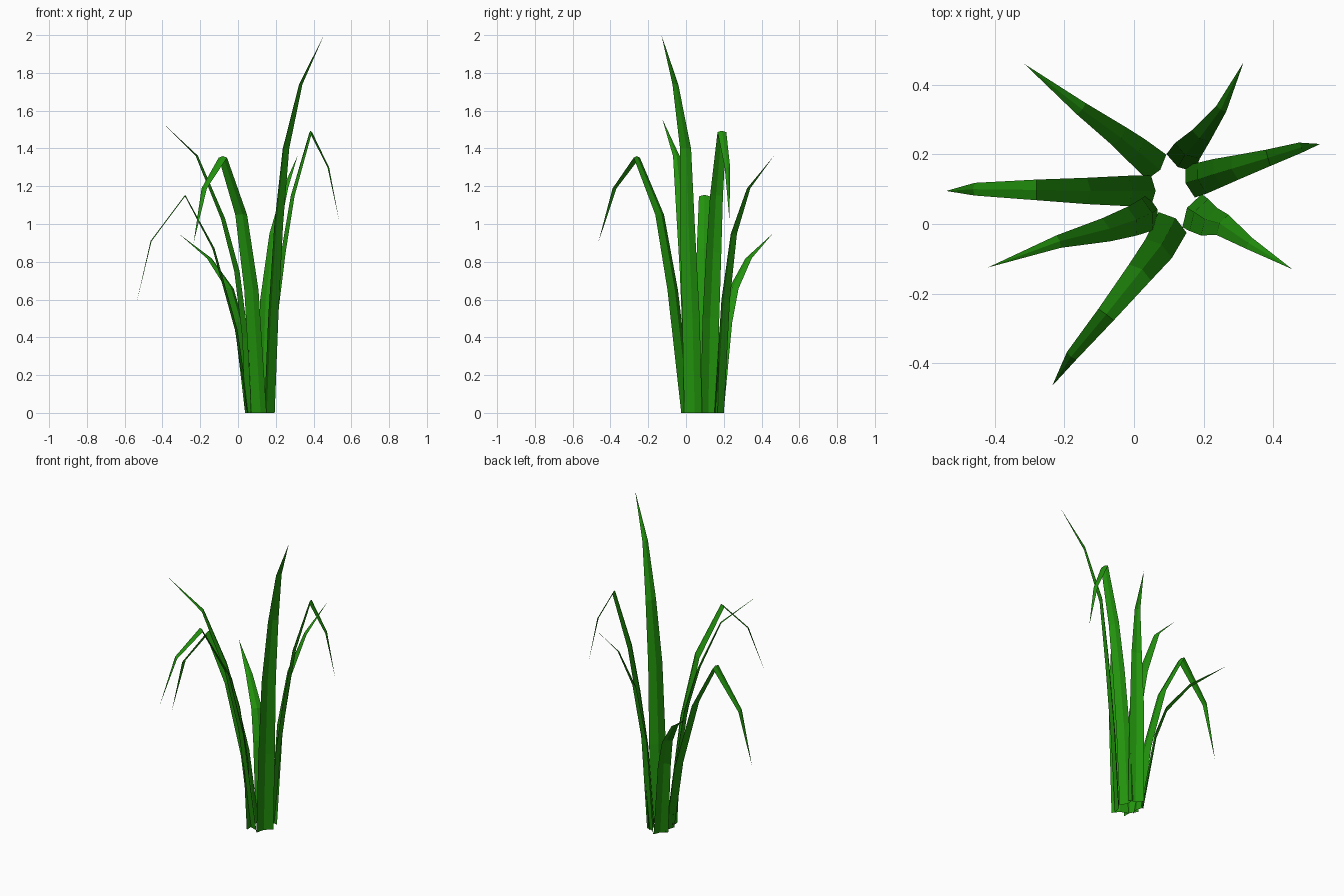
import bpy
import bmesh
from mathutils import Vector

cube = bpy.data.objects.get("Cube")
if cube:
    bpy.data.objects.remove(cube)

green = bpy.data.materials.new("leaf_green")
green.use_nodes = True
colour = (0.016, 0.29, 0.004, 1)
green.diffuse_color = colour
green.node_tree.nodes["Principled BSDF"].inputs["Base Color"].default_value = colour

UP = Vector((0, 0, 1))
# Cross-section: two halves folded along a shallow central ridge (across, raise)
SECTION = ((-0.5, -0.07), (0, 0.08), (0.5, -0.07))


def blade(name, width, path):
    """Sweep the folded section along the path, tapering it to a pointed tip."""
    pts = [Vector(p) for p in path]
    out = pts[-1] - pts[0]
    out.z = 0
    side = UP.cross(out.normalized())
    lengths = [0]
    for a, b in zip(pts, pts[1:]):
        lengths.append(lengths[-1] + (b - a).length)

    bm = bmesh.new()
    rows = []
    for i, p in enumerate(pts[:-1]):
        tangent = (pts[i + 1] - p).normalized()
        if i:
            tangent = (tangent + (p - pts[i - 1]).normalized()).normalized()
        normal = tangent.cross(side).normalized()
        w = width * (1 - (lengths[i] / lengths[-1]) ** 2.5)
        row = []
        for across, raise_ in SECTION:
            v = p + side * across * w + normal * raise_ * w
            if i == 0:
                v.z = 0
            row.append(bm.verts.new(v))
        rows.append(row)
    for low, high in zip(rows, rows[1:]):
        for k in range(len(SECTION) - 1):
            bm.faces.new((low[k + 1], low[k], high[k], high[k + 1]))
    tip = bm.verts.new(pts[-1])
    for a, b in zip(rows[-1], rows[-1][1:]):
        bm.faces.new((b, a, tip))
    bmesh.ops.recalc_face_normals(bm, faces=bm.faces)

    mesh = bpy.data.meshes.new(name)
    bm.to_mesh(mesh)
    bm.free()
    mesh.materials.append(green)
    bpy.context.collection.objects.link(bpy.data.objects.new(name, mesh))


# Upright blades
blade("tall_blade", 0.11, [(.16, .042, 0), (.18, .03, .5), (.21, .01, 1),
                           (.25, 0, 1.4), (.33, -.055, 1.74), (.455, -.13, 2)])
blade("right_upright_blade", 0.1, [(.06, .04, 0), (.045, .03, .4), (0, .01, .75),
                                   (-.075, -.015, 1.03), (-.215, -.05, 1.36),
                                   (-.42, -.125, 1.555)])
blade("back_left_blade", 0.095, [(.13, .17, 0), (.15, .205, .6), (.19, .25, .95),
                                 (.25, .33, 1.19), (.315, .465, 1.36)])
blade("back_right_blade", 0.09, [(.07, .16, 0), (.01, .21, .48), (-.04, .25, .66),
                                 (-.15, .33, .82), (-.315, .46, .95)])
# Blades that bend over
blade("left_drooping_blade", 0.095, [(.155, .12, 0), (.19, .13, .5), (.235, .145, .85),
                                     (.285, .16, 1.15), (.385, .19, 1.49),
                                     (.48, .22, 1.3), (.535, .23, 1.02)])
blade("right_drooping_blade", 0.09, [(.055, .095, 0), (-.01, .095, .44),
                                     (-.13, .095, .87), (-.28, .098, 1.15),
                                     (-.46, .1, .91), (-.54, .095, .57)])
blade("front_drooping_blade", 0.1, [(.115, .01, 0), (.075, -.065, .65),
                                    (.02, -.135, 1.05), (-.08, -.26, 1.355),
                                    (-.18, -.38, 1.19), (-.235, -.465, .9)])
